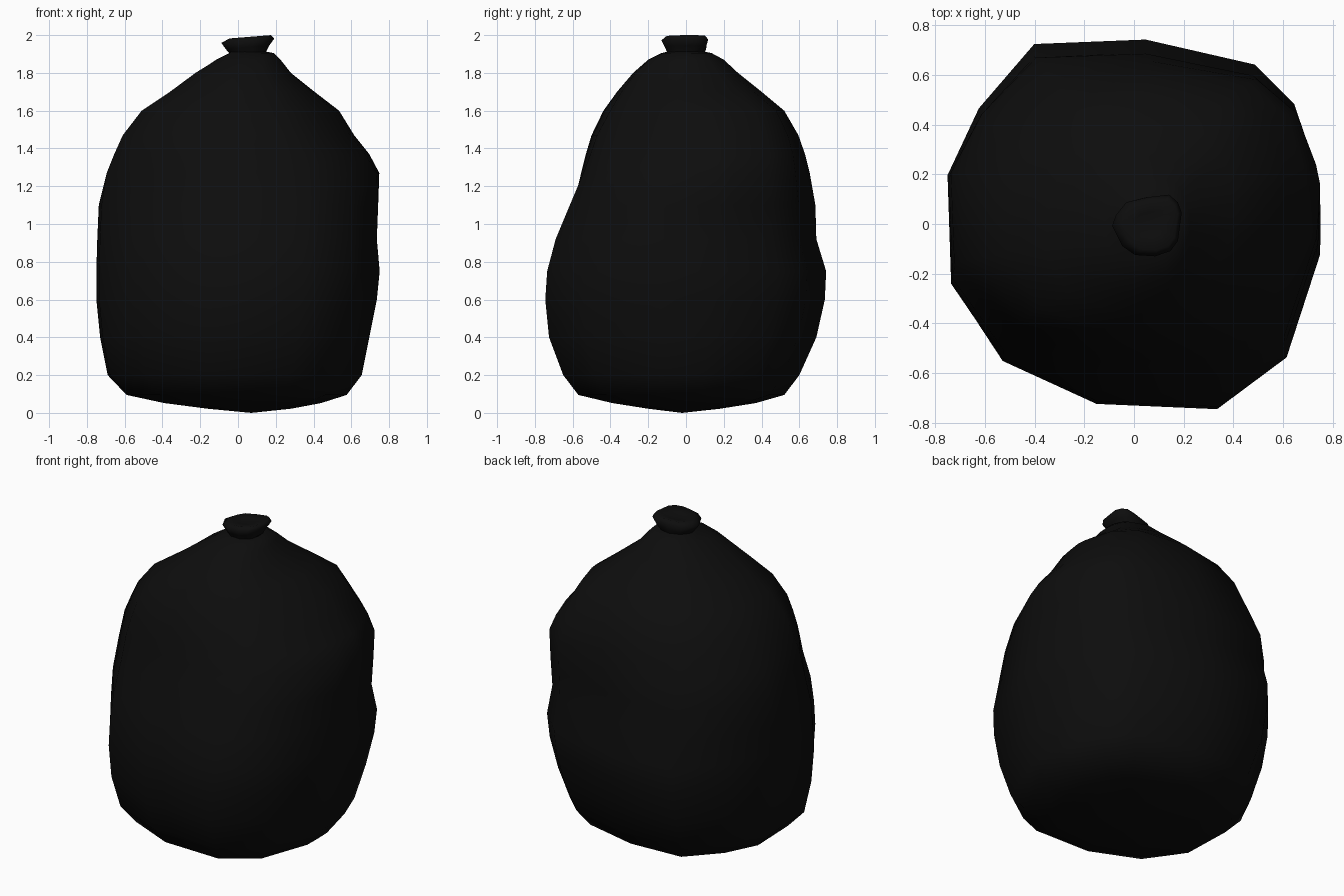
import bpy, bmesh, math

if "Cube" in bpy.data.objects:
    bpy.data.objects.remove(bpy.data.objects["Cube"])

# Plan outline of the bag as seen from above (half size about 0.75)
BAG = [(.75, .02), (.75, .15), (.73, .24), (.65, .49), (.49, .65), (.05, .745),
       (-.40, .735), (-.62, .47), (-.745, .20), (-.73, -.23), (-.63, -.37),
       (-.52, -.54), (-.14, -.71), (.35, -.74), (.62, -.54), (.75, -.12)]

# Plan outline of the gathered tie
TIE = [(.135, .05), (.12, .09), (.085, .12), (0, .11), (-.085, .09), (-.125, .04),
       (-.14, 0), (-.10, -.08), (-.05, -.115), (.03, -.12), (.09, -.10), (.12, -.06)]

# z, x min, x max, y min, y max, roundness, diagonal skew
BODY_RINGS = [
    (.022, -.16, .28, -.20, .18, .6, 0), (.052, -.39, .44, -.39, .37, .4, 0),
    (.095, -.59, .575, -.57, .52, .2, 0), (.20, -.69, .655, -.65, .60, .15, 0),
    (.40, -.73, .695, -.725, .69, .1, 0), (.60, -.75, .735, -.745, .735, .1, 0),
    (.75, -.75, .75, -.735, .742, .1, 0), (.92, -.745, .735, -.69, .69, .1, 0),
    (1.10, -.737, .742, -.615, .685, .1, 0), (1.27, -.695, .748, -.555, .655, .22, .03),
    (1.37, -.655, .695, -.53, .63, .22, .05), (1.47, -.61, .615, -.50, .595, .22, .06),
    (1.60, -.51, .535, -.437, .52, .22, .08), (1.70, -.36, .405, -.365, .40, .3, .06),
    (1.80, -.225, .28, -.28, .275, .45, .03), (1.87, -.115, .225, -.20, .20, .6, 0),
    (1.905, -.045, .19, -.13, .135, .8, 0), (1.912, -.04, .15, -.10, .10, 1, 0)]
TIE_RINGS = [
    (1.905, -.04, .15, -.10, .10, .8, 0), (1.935, -.065, .165, -.112, .108, .3, 0),
    (1.970, -.088, .192, -.13, .118, 0, 0), (1.990, -.045, .175, -.105, .10, 0, 0),
    (1.980, .0, .12, -.05, .05, .3, 0)]


def ring_points(outline, ring, tilt):
    """Blend the outline toward a circle, skew it, then fit the ring extents."""
    z, x0, x1, y0, y1, r, k = ring
    s = max(max(abs(c) for c in p) for p in outline)
    pts = []
    for x, y in outline:
        a = math.atan2(y, x)
        g = 1 + k * math.sin(2 * a)
        pts.append((g * (x / s * (1 - r) + math.cos(a) * r),
                    g * (y / s * (1 - r) + math.sin(a) * r)))
    xs, ys = [p[0] for p in pts], [p[1] for p in pts]
    out = []
    for x, y in pts:
        px = x0 + (x - min(xs)) / (max(xs) - min(xs)) * (x1 - x0)
        py = y0 + (y - min(ys)) / (max(ys) - min(ys)) * (y1 - y0)
        out.append((px, py, min(2, z + tilt * (px - .05))))
    return out


def loft(name, outline, rings, mat, bottom, top, tilt=0):
    bm = bmesh.new()
    n = len(outline)
    loops = [[bm.verts.new(p) for p in ring_points(outline, r, tilt)] for r in rings]
    for a, b in zip(loops, loops[1:]):
        for i in range(n):
            j = (i + 1) % n
            bm.faces.new((a[i], a[j], b[j], b[i]))
    for tip, loop in ((bottom, loops[0]), (top, loops[-1])):
        if tip:
            v = bm.verts.new(tip)
            for i in range(n):
                bm.faces.new((loop[i], v, loop[(i + 1) % n]))
    bmesh.ops.recalc_face_normals(bm, faces=bm.faces)
    for f in bm.faces:
        f.smooth = True
    me = bpy.data.meshes.new(name)
    bm.to_mesh(me)
    bm.free()
    me.materials.append(mat)
    ob = bpy.data.objects.new(name, me)
    bpy.context.collection.objects.link(ob)
    return ob


black = bpy.data.materials.new("black_plastic")
black.diffuse_color = (.004, .004, .004, 1)
black.use_nodes = True
black.node_tree.nodes["Principled BSDF"].inputs["Base Color"].default_value = black.diffuse_color

# Sagging sack with a shallow domed base, left open where the tie starts
loft("bag_body", BAG, BODY_RINGS, black, bottom=(.07, -.02, 0), top=None)
# Flared, gathered neck; slightly tilted and dished on top
loft("bag_tie", TIE, TIE_RINGS, black, bottom=None, top=(.06, 0, 1.975), tilt=.08)
